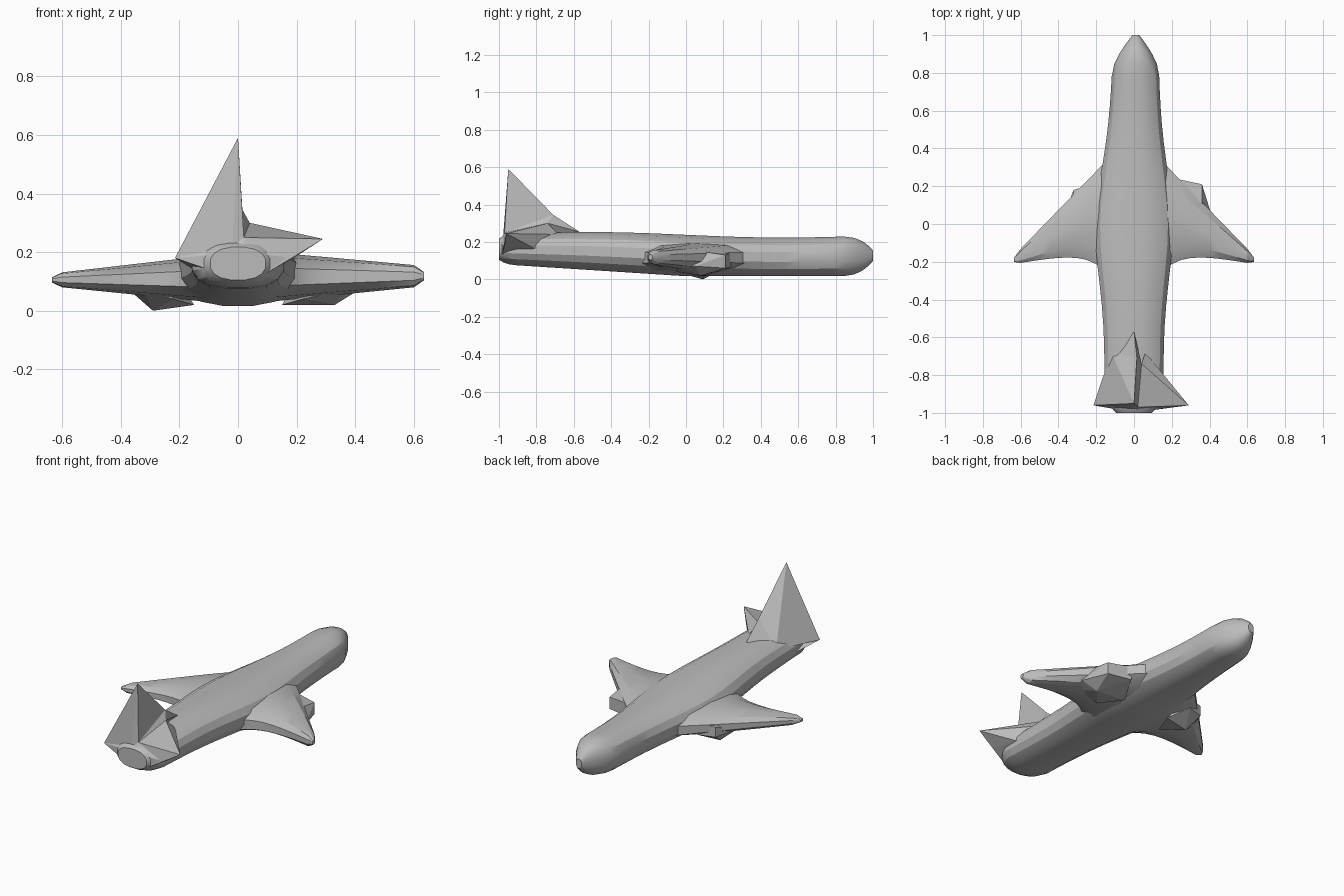
import bpy, bmesh, math

cube = bpy.data.objects.get("Cube")
if cube:
    bpy.data.objects.remove(cube, do_unlink=True)

grey = bpy.data.materials.new("plain_grey")
grey.use_nodes = True
colour = (0.5, 0.5, 0.5, 1)
grey.diffuse_color = colour
grey.node_tree.nodes["Principled BSDF"].inputs["Base Color"].default_value = colour


def finish(name, bm):
    """Turn the bmesh into a grey object with outward faces."""
    bmesh.ops.recalc_face_normals(bm, faces=bm.faces)
    mesh = bpy.data.meshes.new(name)
    bm.to_mesh(mesh)
    bm.free()
    mesh.materials.append(grey)
    obj = bpy.data.objects.new(name, mesh)
    bpy.context.collection.objects.link(obj)
    return obj


def soften(obj):
    bpy.ops.object.select_all(action='DESELECT')
    obj.select_set(True)
    bpy.context.view_layer.objects.active = obj
    bpy.ops.object.shade_smooth_by_angle(angle=math.radians(25))


def bulge(value, power):
    return math.copysign(abs(value) ** power, value)


def loft(name, stations, section, place, sides, power=0.85):
    """Skin rounded rings whose middle and half size follow the section rule."""
    bm = bmesh.new()
    rings = []
    for station in stations:
        middle, half_width, bottom, top = section(station)
        ring = []
        for i in range(sides):
            angle = math.tau * (i + 0.5) / sides
            across = middle + half_width * bulge(math.cos(angle), power)
            height = (bottom + top) / 2 + (top - bottom) / 2 * bulge(math.sin(angle), power)
            ring.append(bm.verts.new(place(station, across, height)))
        rings.append(ring)
    for ring, following in zip(rings, rings[1:]):
        for i in range(sides):
            j = (i + 1) % sides
            bm.faces.new((ring[i], ring[j], following[j], following[i]))
    bm.faces.new(rings[0])
    bm.faces.new(rings[-1])
    soften(finish(name, bm))


def hull(name, *points):
    """Wrap flat facets around a few corner points."""
    bm = bmesh.new()
    for point in points:
        bm.verts.new(point)
    result = bmesh.ops.convex_hull(bm, input=bm.verts)
    spare = set(result["geom_interior"]) | set(result["geom_unused"])
    loose = [v for v in spare if isinstance(v, bmesh.types.BMVert)]
    bmesh.ops.delete(bm, geom=loose, context='VERTS')
    finish(name, bm)


def body_section(y):
    """Tube that swells at the wings, rises to the tail and rounds off at both ends."""
    front, rear = max(y, 0), max(-y, 0)
    half_width = 0.15 + 0.06 * math.exp(-(y / 0.4) ** 2) - 0.03 * front + 0.01 * rear
    bottom = 0.015 + 0.065 * rear
    top = 0.24 + 0.015 * bulge(math.sin(-3 * y), 1)
    start, least = (0.8, 0.15) if y > 0 else (0.9, 0.6)
    travel = max(abs(y) - start, 0) / (1 - start)
    narrow = 1 - (1 - least) * travel ** 1.6
    flat = 1 - (0.9 - least) * travel ** 3
    centre = (bottom + top) / 2
    reach = (top - bottom) / 2 * flat
    return 0.01 * front, half_width * narrow, centre - reach, centre + reach


# Long rounded body, with closer rings toward both ends
body_stations = [math.sin(math.pi * i / 28) for i in range(-14, 15)]
loft("fuselage", body_stations, body_section, lambda s, u, z: (u, s, z), 16)


def make_wing(name, side, root_top, slope):
    """Swept wing with a flared trailing root and a blunt tip."""
    span = 0.635

    def wing_section(x):
        trailing = -0.11 - 0.16 * x - 0.6 * math.exp(-x / 0.1)
        leading = 0.5 - 1.05 * x
        bottom, top = 0.02 + 0.1 * x, root_top - slope * x
        shrink = 0.4 if x == span else 1
        centre, reach = (bottom + top) / 2, (top - bottom) / 2 * shrink
        middle = (trailing + leading) / 2
        half = max((leading - trailing) / 2, 0.03) * shrink
        return middle, half, centre - reach, centre + reach

    stations = [0.05 * i for i in range(1, 13)] + [span]
    loft(name, stations, wing_section, lambda s, u, z: (side * s, u, z), 10)


make_wing("wing_left", 1, 0.21, 0.09)
make_wing("wing_right", -1, 0.2, 0.115)


def make_engine(name, side, lowest, front, reach, top):
    """Faceted bulge around a wing, ending in a low point."""
    outer, inner, rear = side * reach, side * 0.22, -0.05
    hull(name, lowest, (outer, front, 0.06), (outer, front, top - 0.04),
         (inner, front + 0.03, 0.06), (inner, front + 0.03, top - 0.03),
         (side * (reach + 0.05), 0.05, 0.07), (side * 0.15, 0.1, 0.02),
         (inner, rear, 0.04), (outer, rear, 0.07), (outer, rear, top))


make_engine("engine_left", 1, (0.33, 0.08, 0.02), 0.21, 0.36, 0.17)
make_engine("engine_right", -1, (-0.29, 0.09, 0), 0.18, 0.32, 0.16)

# Shared corners of the lopsided tail
apex, ridge, shoulder = (0, -0.95, 0.59), (0.015, -0.71, 0.345), (-0.12, -0.68, 0.2)
tip_right, tip_left = (-0.215, -0.96, 0.18), (0.29, -0.96, 0.245)
notch, saddle = (0.02, -0.97, 0.25), (0.04, -0.74, 0.3)
corner, flank = (0.19, -0.97, 0.18), (0.15, -0.8, 0.16)
keel_right, keel_left = (-0.07, -0.985, 0.13), (0.1, -0.985, 0.13)

# Tall fin, the root in front of it, the single tailplane and the blunt end
hull("fin", apex, ridge, shoulder, tip_right, notch, (-0.02, -0.98, 0.2))
hull("fin_root", ridge, shoulder, saddle, notch, (0, -0.57, 0.255))
hull("tailplane_left", tip_left, saddle, notch, flank, corner, keel_left, (0.06, -0.68, 0.24))
hull("tail_end", tip_right, keel_right, keel_left, corner, flank, notch,
     (0.02, -1, 0.2), (-0.15, -0.8, 0.14))
